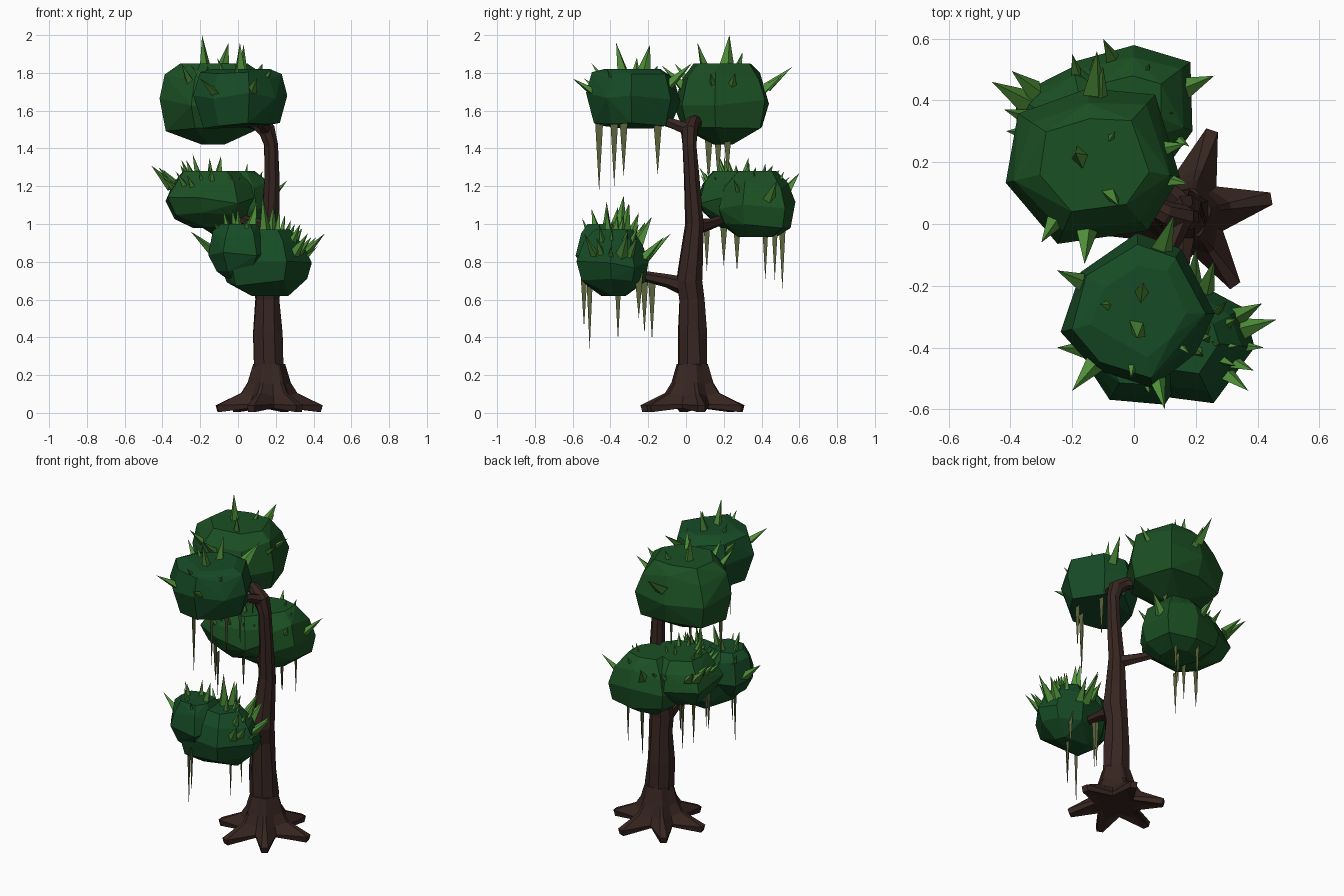
import bpy, bmesh, random
from math import sin, cos, pi, radians
from mathutils import Vector

random.seed(7)


def material(name, rgb):
    m = bpy.data.materials.new(name)
    m.diffuse_color = (*rgb, 1)
    return m


BARK = material("bark", (0.038, 0.019, 0.015))
LEAF = material("leaf", (0.075, 0.27, 0.04))
VINE = material("vine", (0.10, 0.125, 0.045))
GREEN_A = material("canopy_blue_green", (0.008, 0.07, 0.019))
GREEN_B = material("canopy_green", (0.011, 0.08, 0.017))


def finish(bm, name, mat):
    bmesh.ops.recalc_face_normals(bm, faces=bm.faces)
    me = bpy.data.meshes.new(name)
    bm.to_mesh(me)
    bm.free()
    me.materials.append(mat)
    ob = bpy.data.objects.new(name, me)
    bpy.context.collection.objects.link(ob)
    return ob


def loft(bm, rings):
    """Skin a list of equal-length point rings and cap both ends."""
    loops = [[bm.verts.new(p) for p in r] for r in rings]
    n = len(loops[0])
    for a, b in zip(loops, loops[1:]):
        for i in range(n):
            j = (i + 1) % n
            bm.faces.new((a[i], a[j], b[j], b[i]))
    bm.faces.new(loops[0])
    bm.faces.new(loops[-1])


def tube(name, path, sides=8):
    """Faceted limb along (x, y, z, radius) points."""
    bm = bmesh.new()
    pts = [Vector(p[:3]) for p in path]
    rings = []
    for i, p in enumerate(pts):
        d = (pts[min(i + 1, len(pts) - 1)] - pts[max(i - 1, 0)]).normalized()
        u = d.cross(Vector((0.3, 1, 0.1))).normalized()
        v = d.cross(u)
        rings.append([p + (u * cos(2 * pi * k / sides) + v * sin(2 * pi * k / sides))
                      * path[i][3] * random.uniform(0.94, 1.08) for k in range(sides)])
    loft(bm, rings)
    return finish(bm, name, BARK)


# Root flare: six blunt root tips with raised valleys between them
angles = []
for a in (10, 72, 130, 190, 250, 305):
    angles += [(a - 4, 1), (a + 4, 1), (a + 31, 0)]
bm = bmesh.new()
rings = []
# tip radius, tip height, valley radius, valley height
for tr, tz, vr, vz in ((0.16, 0.03, 0.10, 0.03), (0.275, 0.004, 0.125, 0.025),
                       (0.285, 0.04, 0.135, 0.045), (0.15, 0.105, 0.115, 0.09),
                       (0.115, 0.16, 0.10, 0.15), (0.085, 0.26, 0.077, 0.26)):
    rings.append([(0.165 + cos(radians(a)) * (tr if t else vr),
                   0.033 + sin(radians(a)) * (tr if t else vr), tz if t else vz)
                  for a, t in angles])
loft(bm, rings)
finish(bm, "root_flare", BARK)

# Trunk and branches
tube("trunk", [(0.162, 0.033, 0.2, 0.075), (0.16, 0.033, 0.26, 0.084), (0.156, 0.033, 0.42, 0.078),
               (0.155, 0.03, 0.6, 0.069), (0.158, 0.016, 0.70, 0.074), (0.165, 0.03, 0.82, 0.062),
               (0.172, 0.047, 1.0, 0.05), (0.178, 0.03, 1.25, 0.041), (0.175, 0.02, 1.42, 0.038),
               (0.155, 0.02, 1.495, 0.047), (0.10, 0.035, 1.535, 0.04), (0.02, 0.08, 1.55, 0.03)])
tube("lower_branch", [(0.16, 0.0, 0.67, 0.05), (0.155, -0.1, 0.70, 0.035), (0.14, -0.25, 0.73, 0.025)], 6)
tube("middle_branch", [(0.17, 0.05, 0.98, 0.04), (0.09, 0.13, 1.0, 0.03), (0.0, 0.21, 1.03, 0.025)], 6)
tube("upper_branch", [(0.15, 0.01, 1.5, 0.035), (0.12, -0.07, 1.53, 0.028), (0.09, -0.14, 1.55, 0.022)], 6)


# Leaf canopies: a plan outline scaled at several (height, scale) levels, hulled into facets
def canopy(name, mat, outline, levels):
    bm = bmesh.new()
    pts = [Vector(p) for p in outline]
    n = len(pts)
    c = sum(pts, Vector((0, 0))) / n
    for i, (z, s) in enumerate(levels):
        step = 2 if s < 0.5 else 1
        for k in range(i % step, n, step):
            p = c + (pts[k] - c) * s * random.uniform(0.95, 1.04 if s < 1 else 1.0)
            bm.verts.new((p.x, p.y, z + (random.uniform(-0.025, 0.025) if s > 0.7 else 0)))
    bmesh.ops.convex_hull(bm, input=bm.verts)
    loose = [v for v in bm.verts if not v.link_faces]
    bmesh.ops.delete(bm, geom=loose, context='VERTS')
    bmesh.ops.dissolve_limit(bm, angle_limit=radians(6), verts=bm.verts, edges=bm.edges)
    finish(bm, name, mat)


canopy("top_front_canopy", GREEN_A,
       [(-0.24, -0.35), (-0.18, -0.15), (0.01, -0.02), (0.16, -0.07), (0.27, -0.29),
        (0.2, -0.42), (0.06, -0.53), (-0.13, -0.47)],
       [(1.82, 0.6), (1.78, 0.85), (1.67, 1), (1.52, 0.8)])
canopy("top_back_canopy", GREEN_B,
       [(-0.43, 0.13), (-0.38, 0.36), (-0.15, 0.44), (0.07, 0.42), (0.16, 0.15),
        (0.05, -0.03), (-0.25, -0.07)],
       [(1.85, 0.6), (1.78, 0.83), (1.64, 1), (1.51, 0.85), (1.42, 0.2)])
canopy("middle_left_canopy", GREEN_B,
       [(-0.39, 0.42), (-0.38, 0.15), (-0.2, 0.06), (0.0, 0.07), (0.1, 0.2), (0.06, 0.42),
        (-0.2, 0.52)],
       [(1.28, 0.6), (1.21, 0.85), (1.12, 1), (1.04, 0.82), (0.98, 0.4)])
canopy("middle_back_canopy", GREEN_B,
       [(-0.22, 0.38), (-0.21, 0.53), (0.0, 0.58), (0.19, 0.53), (0.19, 0.3), (0.1, 0.17),
        (-0.12, 0.17)],
       [(1.28, 0.5), (1.21, 0.82), (1.1, 1), (1.0, 0.85), (0.93, 0.5)])
canopy("lower_left_canopy", GREEN_A,
       [(0.17, -0.48), (0.1, -0.585), (-0.08, -0.57), (-0.16, -0.45), (-0.13, -0.32),
        (0.0, -0.27), (0.15, -0.32)],
       [(1.0, 0.6), (0.94, 0.85), (0.84, 1), (0.75, 0.7), (0.7, 0.4)])
canopy("lower_right_canopy", GREEN_A,
       [(0.4, -0.4), (0.26, -0.585), (-0.04, -0.545), (-0.1, -0.4), (0.0, -0.24),
        (0.22, -0.19), (0.36, -0.27)],
       [(0.97, 0.5), (0.91, 0.8), (0.79, 1), (0.69, 0.84), (0.62, 0.45)])


# Leaf spikes: four-sided pyramids pointing away from the canopy, some with a smaller twin
def spikes(name, c, tips, length=0.17, width=0.042, twins=False):
    bm = bmesh.new()
    c = Vector(c)
    todo = [(Vector(t), length, width) for t in tips]
    if twins:
        for t, l, w in todo[:]:
            side = (t - c).cross(Vector((0, 0, 1))).normalized() * random.choice((-0.07, 0.07))
            todo.append((c + (t + side - c) * 0.9, l * 0.8, w * 0.9))
    for t, l, w in todo:
        d = (t - c + Vector((0, 0, 0.1))).normalized()
        u = d.cross(Vector((0.4, 0.2, 1))).normalized()
        v = d.cross(u)
        base = [bm.verts.new(t - d * l + o * w) for o in (u, v * 0.7, -u, -v * 0.7)]
        top = bm.verts.new(t)
        for i in range(4):
            bm.faces.new((base[i], base[(i + 1) % 4], top))
        bm.faces.new(base)
    finish(bm, name, LEAF)


# Hanging vines: flat tapering blades lying in the y-z plane
def vines(name, top, blades):
    bm = bmesh.new()
    for x, y, z in blades:
        w = random.uniform(0.018, 0.024)
        pts = ((x, y - w, top), (x, y + w, top), (x, y + w * 0.45, (top + z) / 2 - 0.02),
               (x, y, z), (x, y - w * 0.45, (top + z) / 2 - 0.02))
        bm.faces.new([bm.verts.new(p) for p in pts])
    finish(bm, name, VINE)


spikes("top_front_leaves", (0.015, -0.28, 1.66),
       [(0.03, -0.19, 1.95), (-0.11, -0.26, 1.88), (0.01, -0.37, 1.96), (-0.2, -0.54, 1.77),
        (0.1, -0.6, 1.77), (0.13, 0.03, 1.85), (-0.25, -0.15, 1.84), (-0.01, -0.5, 1.85),
        (0.18, -0.42, 1.82)])
spikes("top_back_leaves", (-0.145, 0.19, 1.63),
       [(-0.19, 0.23, 2.0), (-0.06, 0.30, 1.91), (-0.12, 0.56, 1.83), (-0.1, 0.51, 1.79),
        (0.17, 0.26, 1.8), (0.18, 0.13, 1.8), (-0.3, -0.06, 1.85), (-0.16, -0.13, 1.84),
        (-0.05, 0.06, 1.96)])
spikes("middle_left_leaves", (-0.14, 0.27, 1.08),
       [(-0.46, 0.46, 1.31), (-0.42, 0.37, 1.3), (-0.24, 0.17, 1.37), (-0.09, 0.2, 1.36),
        (-0.33, 0.11, 1.28), (-0.03, 0.1, 1.27), (-0.3, 0.33, 1.34), (-0.15, 0.33, 1.35),
        (-0.2, 0.55, 1.25), (-0.4, 0.22, 1.25), (-0.14, 0.07, 1.3)], twins=True)
spikes("middle_back_leaves", (0.0, 0.37, 1.06),
       [(0.26, 0.48, 1.23), (-0.1, 0.6, 1.27), (0.05, 0.42, 1.32), (0.05, 0.52, 1.28),
        (0.18, 0.25, 1.24), (0.13, 0.36, 1.28)])
spikes("lower_left_leaves", (0.01, -0.42, 0.83),
       [(-0.25, -0.4, 0.96), (-0.03, -0.5, 1.08), (0.1, -0.42, 1.12), (0.0, -0.36, 1.09),
        (-0.13, -0.33, 1.02), (0.05, -0.55, 1.03), (-0.08, -0.42, 1.08)])
spikes("lower_right_leaves", (0.17, -0.39, 0.75),
       [(0.46, -0.31, 0.95), (0.42, -0.4, 0.88), (0.37, -0.54, 0.95), (0.3, -0.25, 1.0),
        (0.13, -0.33, 1.15), (0.22, -0.42, 1.08), (0.2, -0.08, 0.95), (0.12, -0.18, 1.04),
        (0.33, -0.46, 1.0), (0.07, -0.25, 1.06), (0.25, -0.33, 1.05)], 0.19, twins=True)

vines("top_front_vines", 1.54, [(0.01, -0.46, 1.17), (0.08, -0.38, 1.2), (0.15, -0.33, 1.25),
                                (0.12, -0.15, 1.26)])
vines("top_back_vines", 1.49, [(-0.33, 0.12, 1.2), (-0.15, 0.17, 1.22), (-0.05, 0.22, 1.25)])
vines("middle_vines", 1.03, [(0.02, 0.42, 0.7), (0.08, 0.47, 0.7), (-0.05, 0.51, 0.65),
                             (-0.15, 0.27, 0.75), (-0.22, 0.11, 0.75), (-0.3, 0.2, 0.78)])
vines("lower_vines", 0.74, [(0.01, -0.51, 0.33), (0.05, -0.54, 0.45), (0.2, -0.36, 0.38),
                            (0.27, -0.25, 0.5), (0.1, -0.22, 0.42), (0.15, -0.18, 0.38)])
